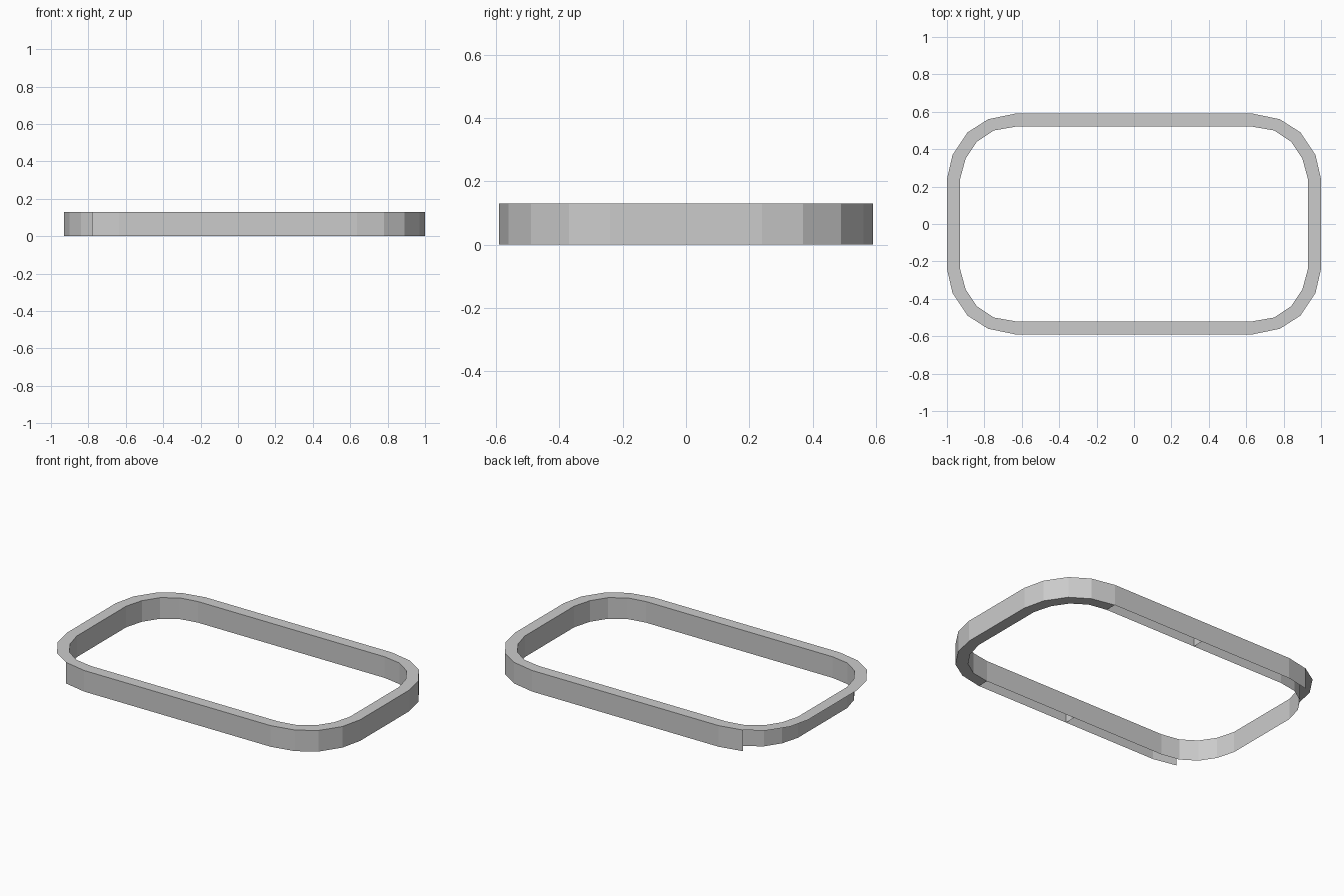
import bpy

if "Cube" in bpy.data.objects:
    bpy.data.objects.remove(bpy.data.objects["Cube"])

H = 0.13
# quarter profiles of the rounded frame, from the long side round to the short end
OUTER = [(0.635, 0.59), (0.78, 0.56), (0.89, 0.49), (0.97, 0.37), (1.0, 0.24)]
INNER = [(0.635, 0.52), (0.75, 0.50), (0.84, 0.44), (0.90, 0.35), (0.93, 0.24)]


def full_loop(q):
    """Mirror a quarter profile into a closed loop, starting at the middle of the back."""
    right = [(0, q[0][1])] + q + [(x, -y) for x, y in reversed(q)] + [(0, -q[0][1])]
    return right + [(-x, y) for x, y in reversed(right[1:-1])]


def make(name, faces):
    """Make an open surface from quads given by their corners, sharing vertices."""
    index, polys = {}, []
    for f in faces:
        polys.append([index.setdefault(p, len(index)) for p in f])
    mesh = bpy.data.meshes.new(name)
    mesh.from_pydata(list(index), [], polys)
    obj = bpy.data.objects.new(name, mesh)
    bpy.context.collection.objects.link(obj)


def strip(a, b, za, zb, keep=lambda p, q: True):
    """Quads between two loops at two heights, only for the kept segments."""
    out = []
    for i in range(len(a)):
        j = (i + 1) % len(a)
        if keep(a[i], a[j]):
            out.append([(*a[i], za), (*a[j], za), (*b[j], zb), (*b[i], zb)])
    return out


outer, inner = full_loop(OUTER), full_loop(INNER)

# top rim and inner wall go all the way round
make("top_rim", strip(inner, outer, H, H))
make("inner_wall", strip(inner, inner, 0, H))

# outer wall is open at the left end
make("outer_wall", strip(outer, outer, H, 0, lambda p, q: min(p[0], q[0]) > -0.79))

# underside is closed only round the right end
make("right_underside", strip(outer, inner, 0, 0, lambda p, q: min(p[0], q[0]) > 0.6))

# small cross webs inside the long sides
make("cross_webs", [[(0, s * 0.52, 0), (0, s * 0.59, 0), (0, s * 0.59, H), (0, s * 0.52, H)]
                    for s in (1, -1)])
